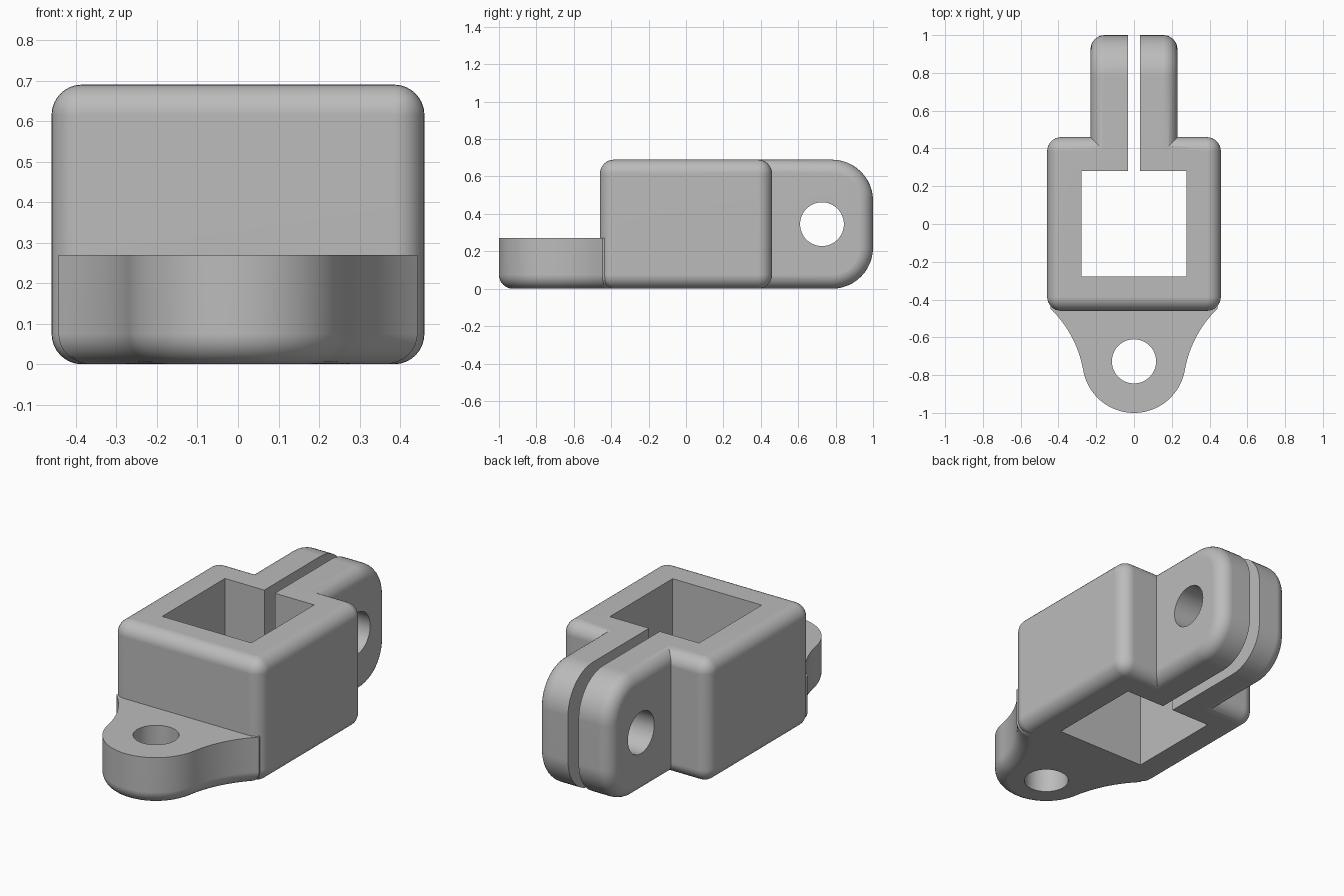
import bpy, bmesh
from math import sin, cos, pi, radians
from mathutils import Matrix

default = bpy.data.objects.get("Cube")
if default:
    bpy.data.objects.remove(default, do_unlink=True)

HALF, HEIGHT, FILLET = 0.46, 0.69, 0.075
HOLE_R = 0.117

grey = bpy.data.materials.new("plain grey")
grey.use_nodes = True
colour = (0.5, 0.5, 0.5, 1)
grey.diffuse_color = colour
grey.node_tree.nodes["Principled BSDF"].inputs["Base Color"].default_value = colour


def finish(bm, name):
    bmesh.ops.recalc_face_normals(bm, faces=bm.faces)
    mesh = bpy.data.meshes.new(name)
    bm.to_mesh(mesh)
    bm.free()
    mesh.materials.append(grey)
    obj = bpy.data.objects.new(name, mesh)
    bpy.context.collection.objects.link(obj)
    return obj


def round_edges(bm, edges):
    bmesh.ops.bevel(bm, geom=edges, offset=FILLET, offset_type='OFFSET',
                    segments=8, profile=0.5, affect='EDGES')


def box(name, x, y, z, rounded=False):
    bm = bmesh.new()
    bmesh.ops.create_cube(bm, size=1)
    for v in bm.verts:
        v.co = [lo + (c + 0.5) * (hi - lo) for c, (lo, hi) in zip(v.co, (x, y, z))]
    if rounded:
        round_edges(bm, bm.edges[:])
    return finish(bm, name)


def prism(name, points, depth, rounded):
    """Extrude an outline of 3D points, then fillet the edges chosen by a rule."""
    bm = bmesh.new()
    face = bm.faces.new([bm.verts.new(p) for p in points])
    ext = bmesh.ops.extrude_face_region(bm, geom=[face])
    verts = [g for g in ext["geom"] if isinstance(g, bmesh.types.BMVert)]
    bmesh.ops.translate(bm, verts=verts, vec=depth)
    bmesh.ops.recalc_face_normals(bm, faces=bm.faces)
    round_edges(bm, [e for e in bm.edges if rounded(e)])
    return finish(bm, name)


def rod(name, centre, turn, length):
    bm = bmesh.new()
    bmesh.ops.create_cone(bm, cap_ends=True, segments=64, radius1=HOLE_R,
                          radius2=HOLE_R, depth=length,
                          matrix=Matrix.Translation(centre) @ turn)
    return finish(bm, name)


def arc(cx, cy, r, start, end, steps):
    return [(cx + r * cos(radians(start + (end - start) * i / steps)),
             cy + r * sin(radians(start + (end - start) * i / steps)))
            for i in range(steps + 1)]


def combine(target, other, operation):
    mod = target.modifiers.new("join", 'BOOLEAN')
    mod.operation, mod.solver, mod.object = operation, 'EXACT', other
    bpy.ops.object.select_all(action='DESELECT')
    target.select_set(True)
    bpy.context.view_layer.objects.active = target
    bpy.ops.object.modifier_apply(modifier=mod.name)
    bpy.data.objects.remove(other, do_unlink=True)


# Socket block
housing = box("clamp_housing", (-HALF, HALF), (-HALF, HALF), (0, HEIGHT), True)

# Rear clamp ears, one rounded block that is slit later
R = 0.22
outline = [(0.3, 0)] + arc(1 - R, R, R, -90, 0, 12)
outline += arc(1 - R, HEIGHT - R, R, 0, 90, 12) + [(0.3, HEIGHT)]
ears = prism("clamp_ears", [(-0.23, y, z) for y, z in outline], (HALF, 0, 0),
             lambda e: abs(e.verts[0].co.x - e.verts[1].co.x) < 1e-4
             and max(v.co.y for v in e.verts) > 0.31)

# Front mounting tab: round nose flowing into the block by concave flanks
nose_y, nose_r, flank_r = -0.727, 0.273, 0.6
reach = nose_r + flank_r
flank = arc(reach * cos(radians(10)), nose_y - reach * sin(radians(10)),
            flank_r, 170, 134, 12)
outline = arc(0, nose_y, nose_r, -90, -10, 20) + flank[1:] + [(0.42, -0.32)]
outline += [(-x, y) for x, y in reversed(outline[1:])]
tab = prism("mounting_tab", [(x, y, 0) for x, y in outline], (0, 0, 0.27),
            lambda e: max(v.co.z for v in e.verts) < 0.01
            and min(v.co.y for v in e.verts) < -0.43)

for part in (ears, tab):
    combine(housing, part, 'UNION')

# Square socket, clamp slit, pinch bolt hole and mounting hole
cuts = [box("socket_cutter", (-0.277, 0.277), (-0.277, 0.28), (-1, 2)),
        box("slit_cutter", (-0.033, 0.033), (0, 2), (-1, 2)),
        rod("bolt_cutter", (0, 0.727, HEIGHT / 2), Matrix.Rotation(pi / 2, 4, 'Y'), 2),
        rod("mount_cutter", (0, nose_y, 0), Matrix.Identity(4), 2)]
for cutter in cuts:
    combine(housing, cutter, 'DIFFERENCE')

# Smooth fillets with flat faces kept flat
housing.select_set(True)
bpy.context.view_layer.objects.active = housing
bpy.ops.object.shade_smooth_by_angle(angle=radians(30))
weighted = housing.modifiers.new("flat_faces", 'WEIGHTED_NORMAL')
weighted.keep_sharp = True
